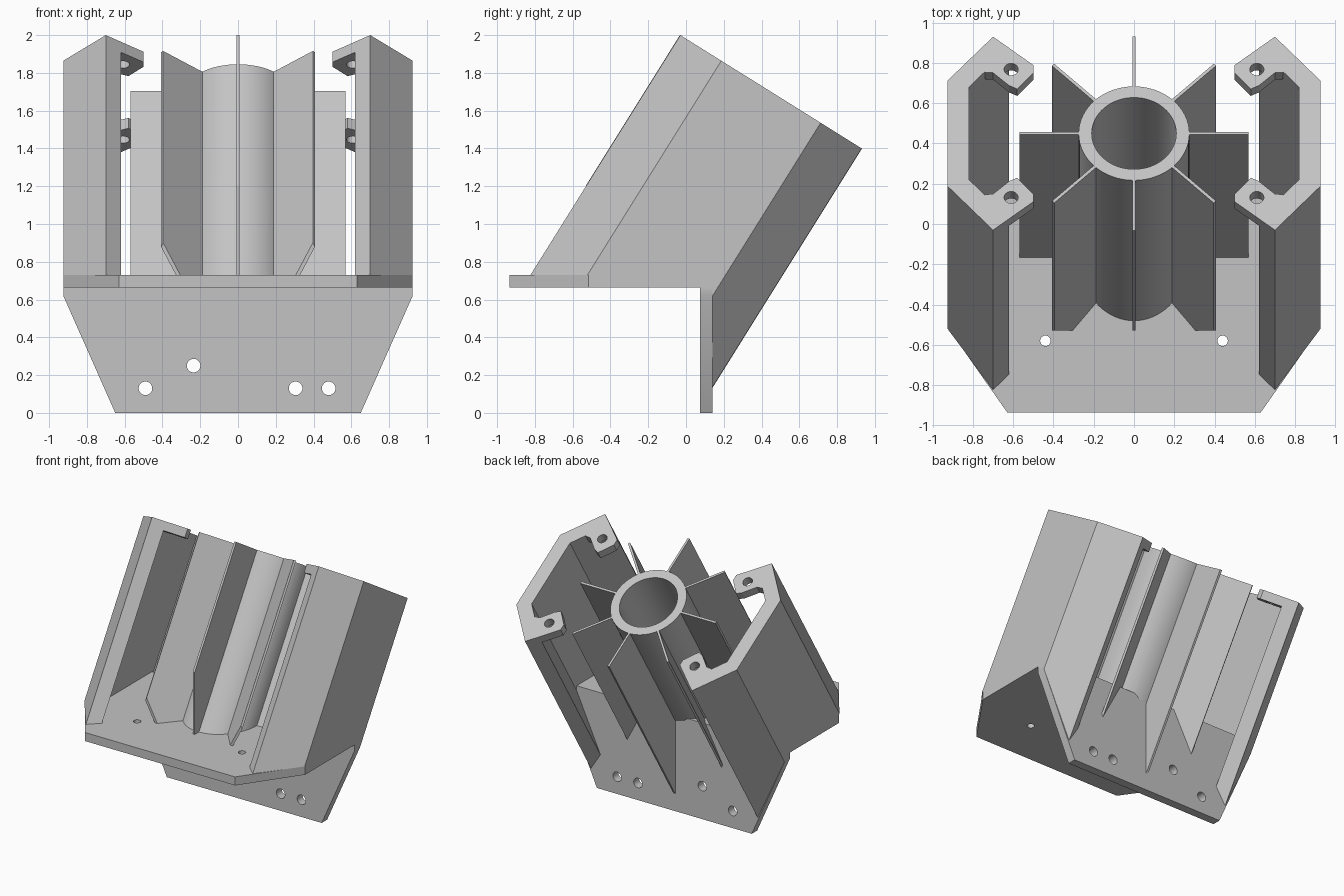
import bpy, bmesh, math
from mathutils import Matrix, Vector

if "Cube" in bpy.data.objects:
    bpy.data.objects.remove(bpy.data.objects["Cube"], do_unlink=True)

grey = bpy.data.materials.new("light_grey")
grey.use_nodes = True
grey.diffuse_color = (0.55, 0.55, 0.55, 1)
grey.node_tree.nodes["Principled BSDF"].inputs["Base Color"].default_value = (0.55, 0.55, 0.55, 1)

# Frames: the tilted housing (origin at its top centre), flat plate, upright plate
TILT = Matrix.Translation((0, 0.45, 1.70)) @ Matrix.Rotation(math.radians(-32), 4, 'X')
FLAT = Matrix.Identity(4)
UPRIGHT = Matrix.Rotation(math.radians(90), 4, 'X')   # local y -> z, local z -> -y
PLATE_TOP, PLATE_BACK = 0.73, 0.14
THICK = 0.065
DEEP = -2.3


def prism(name, points, low, high, frame):
    """Extrude a flat outline between two local heights."""
    bm = bmesh.new()
    face = bm.faces.new([bm.verts.new((x, y, low)) for x, y in points])
    out = bmesh.ops.extrude_face_region(bm, geom=[face])
    new = [v for v in out["geom"] if isinstance(v, bmesh.types.BMVert)]
    bmesh.ops.translate(bm, verts=new, vec=(0, 0, high - low))
    bmesh.ops.transform(bm, matrix=frame, verts=bm.verts)
    bmesh.ops.recalc_face_normals(bm, faces=bm.faces)
    mesh = bpy.data.meshes.new(name)
    bm.to_mesh(mesh)
    bm.free()
    mesh.materials.append(grey)
    ob = bpy.data.objects.new(name, mesh)
    bpy.context.collection.objects.link(ob)
    return ob


def circle(x, y, r, n=32):
    return [(x + r * math.cos(math.tau * i / n), y + r * math.sin(math.tau * i / n))
            for i in range(n)]


def combine(ob, other, operation='DIFFERENCE'):
    """Apply a boolean and discard the second object."""
    mod = ob.modifiers.new("combine", 'BOOLEAN')
    mod.operation, mod.solver, mod.object = operation, 'EXACT', other
    other.hide_render = True
    bpy.context.view_layer.objects.active = ob
    bpy.ops.object.modifier_apply(modifier=mod.name)
    bpy.data.objects.remove(other, do_unlink=True)


def drill(ob, x, y, r, low, high, frame):
    combine(ob, prism("drill", circle(x, y, r), low, high, frame))


def rectangle(x0, y0, x1, y1):
    return [(x0, y0), (x1, y0), (x1, y1), (x0, y1)]


def trim_to_bracket(ob):
    """Cut away everything inside and under the bracket corner."""
    combine(ob, prism("trim", rectangle(-2, -4, 2, PLATE_BACK), -4, PLATE_TOP, FLAT))


def both_sides(points):
    return points + [(-x, y) for x, y in reversed(points)]


# Mounting bracket: flat plate and upright plate
flat = prism("flat_plate", both_sides([(0.63, -0.935), (0.925, -0.515), (0.925, PLATE_BACK)]),
             PLATE_TOP - THICK, PLATE_TOP, FLAT)
for x in (-0.44, 0.44):
    drill(flat, x, -0.58, 0.026, 0, 1, FLAT)

upright = prism("upright_plate",
                both_sides([(0.65, 0), (0.925, 0.62), (0.925, PLATE_TOP - THICK)]),
                -PLATE_BACK, THICK - PLATE_BACK, UPRIGHT)
for x, z in [(-0.49, 0.13), (-0.235, 0.25), (0.305, 0.13), (0.48, 0.13)]:
    drill(upright, x, z, 0.036, -1, 1, UPRIGHT)

# Side walls with screw tabs at the top
half_wall = [(0.62, -0.50), (0.70, -0.566), (0.925, -0.31)]
half_inner = [(0.82, -0.27)]
tab = [(0.70, -0.566), (0.74, -0.358), (0.70, -0.355), (0.62, -0.28),
       (0.58, -0.26), (0.50, -0.354), (0.50, -0.40)]
for side, label in ((1, "left"), (-1, "right")):
    outline = (half_wall + [(x, -y) for x, y in reversed(half_wall)]
               + [(x, -y) for x, y in half_inner] + half_inner)
    wall = prism(label + "_wall", [(side * x, y) for x, y in outline], DEEP, 0, TILT)
    trim_to_bracket(wall)
    for end in (1, -1):
        piece = prism("tab", [(side * x, end * y) for x, y in tab], -0.065, 0, TILT)
        combine(wall, piece, 'UNION')
        drill(wall, side * 0.61, end * -0.375, 0.035, -0.2, 0.2, TILT)

# Central tube
tube = prism("tube", circle(0, 0, 0.275, 64), DEEP, 0, TILT)
combine(tube, prism("bore", circle(0, 0, 0.21, 64), DEEP - 1, 1, TILT))
trim_to_bracket(tube)

# Eight radial fins, trimmed upright at the front
for i in range(8):
    turn = TILT @ Matrix.Rotation(i * math.tau / 8, 4, 'Z')
    fin = prism("fin_%d" % (i + 1), rectangle(0.24, -0.008, 0.568, 0.008), DEEP, 0, turn)
    trim_to_bracket(fin)
    if i in (5, 6, 7):
        combine(fin, prism("front_trim", rectangle(-2, -4, 2, -0.53), -3, 3, FLAT))

# Smooth the round surfaces, keep the edges sharp
bpy.ops.object.select_all(action='DESELECT')
for ob in (tube, flat, upright):
    ob.select_set(True)
bpy.context.view_layer.objects.active = tube
bpy.ops.object.shade_smooth_by_angle(angle=math.radians(30))
